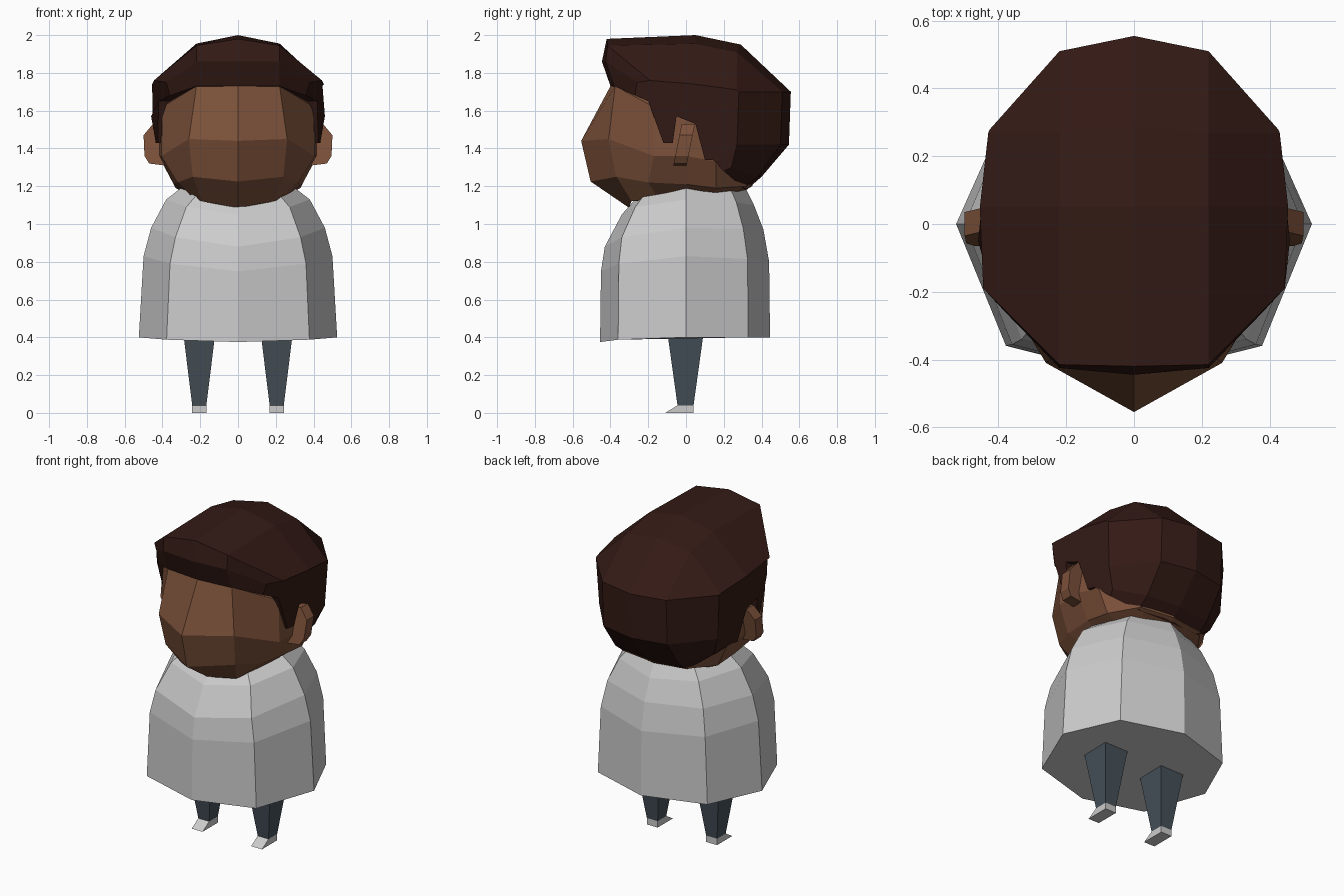
import bpy, bmesh


def material(name, rgb):
    m = bpy.data.materials.new(name)
    m.diffuse_color = (*rgb, 1)
    return m


skin = material("skin", (0.2, 0.082, 0.042))
dark_brown = material("dark_brown", (0.034, 0.0105, 0.0075))
slate = material("slate", (0.06, 0.08, 0.098))


def loft(name, rings, mat=None):
    """Closed flat-shaded skin through equally sized rings, capped at both ends."""
    bm = bmesh.new()
    rows = [[bm.verts.new(p) for p in ring] for ring in rings]
    n = len(rows[0])
    for a, b in zip(rows, rows[1:]):
        for i in range(n):
            j = (i + 1) % n
            bm.faces.new((a[i], a[j], b[j], b[i]))
    bm.faces.new(rows[0])
    bm.faces.new(rows[-1])
    bmesh.ops.recalc_face_normals(bm, faces=bm.faces)
    mesh = bpy.data.meshes.new(name)
    bm.to_mesh(mesh)
    bm.free()
    ob = bpy.data.objects.new(name, mesh)
    bpy.context.collection.objects.link(ob)
    if mat:
        mesh.materials.append(mat)
    return ob


def flip(points):
    return [(-x, y, z) for x, y, z in points]


def mirrored(half):
    """Full ring from a half running from front centre to back centre."""
    return half + flip(half[-2:0:-1])


def rect(cx, hx, y0, y1, z):
    return [(cx - hx, y0, z), (cx + hx, y0, z), (cx + hx, y1, z), (cx - hx, y1, z)]


# Coat: eight-sided bell (half width, front y, back y, front z, side z, back z)
coat = []
for rx, yf, yb, zf, zs, zb in [
        (0.525, -0.455, 0.445, 0.375, 0.40, 0.40),
        (0.50, -0.45, 0.44, 0.75, 0.83, 0.80),
        (0.46, -0.43, 0.41, 0.88, 0.98, 0.97),
        (0.38, -0.34, 0.36, 1.05, 1.13, 1.10),
        (0.29, -0.27, 0.31, 1.13, 1.20, 1.20)]:
    coat.append(mirrored([
        (0, yf, zf), (rx * 0.72, yf * 0.79, (zf + zs) / 2), (rx, 0, zs),
        (rx * 0.72, yb * 0.74, (zb + zs) / 2), (0, yb, zb)]))
loft("coat", coat)

# Head: faceted, pointed at the front
head = [
    [(0, -0.30, 1.085), (0.19, -0.29, 1.12), (0.24, -0.15, 1.14), (0.24, 0, 1.15),
     (0.24, 0.15, 1.15), (0.15, 0.27, 1.17), (0, 0.30, 1.17)],
    [(0, -0.505, 1.225), (0.24, -0.37, 1.25), (0.32, -0.20, 1.22), (0.34, 0, 1.21),
     (0.33, 0.16, 1.19), (0.22, 0.32, 1.20), (0, 0.35, 1.20)],
    [(0, -0.555, 1.44), (0.26, -0.41, 1.45), (0.405, -0.17, 1.36), (0.42, 0, 1.36),
     (0.395, 0.16, 1.33), (0.26, 0.33, 1.38), (0, 0.42, 1.38)],
    [(0, -0.40, 1.73), (0.22, -0.375, 1.73), (0.40, -0.17, 1.62), (0.42, 0, 1.62),
     (0.39, 0.18, 1.62), (0.26, 0.34, 1.62), (0, 0.43, 1.62)]]
head.append([(x * 0.65, y * 0.6, 1.84) for x, y, z in head[-1]])
loft("head", [mirrored(r) for r in head], skin)

# Hair: profiles at the centre, at x = 0.22 and at the side, lofted across
centre = [(-0.40, 1.73), (-0.445, 1.86), (-0.42, 1.98), (0.05, 2.0), (0.29, 1.95),
          (0.555, 1.70), (0.545, 1.42), (0.40, 1.25), (0.32, 1.18)]
middle = [(-0.38, 1.73), (-0.425, 1.86), (-0.415, 1.945), (0.05, 1.955), (0.27, 1.91),
          (0.51, 1.70), (0.50, 1.42), (0.38, 1.25), (0.30, 1.19)]
side = [(0.36, -0.27, 1.68), (0.38, -0.26, 1.75), (0.445, -0.19, 1.76),
        (0.455, 0.05, 1.74), (0.43, 0.27, 1.71), (0.425, 0.28, 1.70),
        (0.41, 0.27, 1.42), (0.36, 0.24, 1.30), (0.34, 0.20, 1.28)]
# sideburn and the notch around the ear
hairline = [(0.41, 0.14, 1.34), (0.425, 0.10, 1.34), (0.45, 0.05, 1.53),
            (0.46, -0.05, 1.57), (0.435, -0.07, 1.43), (0.425, -0.12, 1.43),
            (0.42, -0.20, 1.65)]


def hair_ring(x, profile):
    return [(x, y, z) for y, z in profile] + [(x, y, z) for _, y, z in hairline]


outer, inner = side + hairline, hair_ring(0.22, middle)
loft("hair", [flip(outer), flip(inner), hair_ring(0, centre), inner, outer], dark_brown)

ear_profile = [(0.39, 1.53), (0.45, 1.53), (0.50, 1.47), (0.495, 1.36),
               (0.47, 1.32), (0.39, 1.31)]
for s, label in ((-1, "left"), (1, "right")):
    # Ear: slab leaning back towards the top
    lean = [(s * x, (z - 1.42) * 0.2, z) for x, z in ear_profile]
    loft(label + "_ear", [[(x, y + d, z) for x, y, z in lean] for d in (-0.045, 0.025)], skin)
    # Leg: tapered square post
    cx = s * 0.205
    loft(label + "_leg", [rect(cx, 0.0375, -0.045, 0.04, 0.04),
                          rect(cx, 0.082, -0.095, 0.09, 0.40)], slate)
    # Shoe: wedge with the toe forward
    loft(label + "_shoe", [rect(cx, 0.0375, -0.11, 0.04, 0),
                           rect(cx, 0.0375, -0.045, 0.04, 0.04)])
